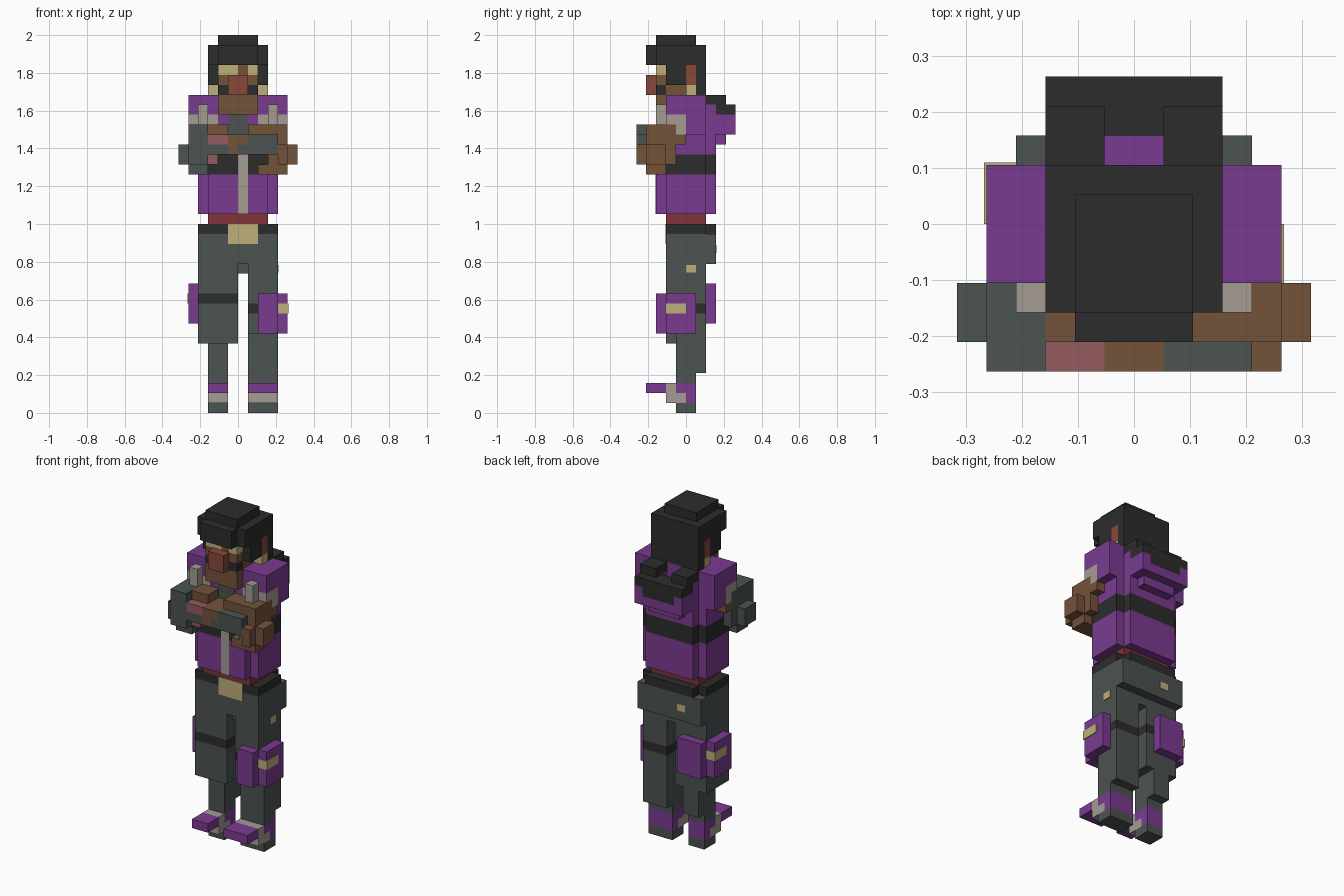
import bpy, bmesh
from mathutils import Matrix, Vector

if "Cube" in bpy.data.objects:
    bpy.data.objects.remove(bpy.data.objects["Cube"])

U = 2 / 38      # one block
T = 0.08        # plate thickness in blocks


def material(name, rgb):
    lin = [((c / 255 + 0.055) / 1.055) ** 2.4 for c in rgb] + [1]
    m = bpy.data.materials.new(name)
    m.use_nodes = True
    m.diffuse_color = lin
    bsdf = m.node_tree.nodes["Principled BSDF"]
    bsdf.inputs["Base Color"].default_value = lin
    bsdf.inputs["Roughness"].default_value = 0.9
    return m


PURPLE = material("purple", (122, 59, 144))
BLACK = material("black", (44, 44, 44))
GREY = material("slate grey", (75, 83, 81))
BROWN = material("brown skin", (116, 82, 58))
LIGHT = material("light grey", (164, 156, 148))
PINK = material("pink", (147, 91, 94))
KHAKI = material("khaki", (190, 175, 122))
RED = material("dark red", (128, 50, 58))
RUST = material("rust", (136, 72, 58))


def part(name, mat, *boxes):
    """One object made of blocks given as x0, x1, y0, y1, z0, z1."""
    bm = bmesh.new()
    for x0, x1, y0, y1, z0, z1 in boxes:
        centre = Vector((x0 + x1, y0 + y1, z0 + z1)) * U / 2
        size = Vector((x1 - x0, y1 - y0, z1 - z0)) * U
        bmesh.ops.create_cube(bm, size=1, matrix=Matrix.Translation(centre) @ Matrix.Diagonal(size.to_4d()))
    mesh = bpy.data.meshes.new(name)
    bm.to_mesh(mesh)
    bm.free()
    mesh.materials.append(mat)
    obj = bpy.data.objects.new(name, mesh)
    bpy.context.collection.objects.link(obj)


def both(*boxes):
    """The blocks and their mirror images across x = 0."""
    return list(boxes) + [(-b[1], -b[0], *b[2:]) for b in boxes]


# Head
part("head", BROWN, (-2, 2, -2, 1, 30, 35), (-2, 2, -3, -2, 30, 32), (0, 1, -3, -2, 34, 35),
     *both((1, 2, -3, -2, 33, 34)))
part("eyes", KHAKI, (-2, 0, -3, -2, 34, 35), (1, 2, -3, -2, 34, 35))
part("nose", RUST, (-1, 1, -4, -2, 32, 34))
part("moustache", BLACK, *both((1, 2, -3, -2, 32, 33)))
part("ears", RUST, *both((2, 3, 0, 1, 33, 35)))
part("earrings", KHAKI, *both((2, 3, 0, 1, 32, 33)))
part("hair", BLACK, (-2, 2, -3, 1, 37, 38), (-3, 3, -3, 2, 35, 37), (-2, 2, -4, -3, 35, 37),
     (-3, 3, 1, 2, 32, 35), *both((2, 3, -2, 0, 33, 35)))

# Jacket
part("jacket_lower", PURPLE, (-4, 4, -2, 2, 20, 24), (-3, 3, -3, 3, 20, 24))
part("jacket_band", BLACK, (-4, 4, -2, 2, 24, 26), (-3, 3, -3, 3, 24, 26))
part("jacket_upper", PURPLE, (-4, 4, -2, 2, 26, 32), (-3, 3, 2, 3, 26, 28))
part("zip", LIGHT, (0, 1, -3 - T, -3, 20, 26))
part("shirt", GREY, (-1, 1, -2 - T, -2, 28, 30))
part("collar_trim", LIGHT, *both((2, 3, -2 - T, -2, 29, 30)))
part("sleeves", PURPLE, *both((3, 5, -2, 2, 30, 32), (3, 5, 0, 2, 28, 30)))
part("cuffs", LIGHT, *both((3, 5, -2, 0, 29, 30), (3, 5, -1, 0, 28, 29), (3, 4, -3, -2, 29, 31)))

# Hood lying on the back
part("hood", PURPLE, (-3, 3, 2, 4, 28, 30), (-3, 3, 4, 5, 28, 29), (-2, 2, 3, 4, 27, 28),
     *both((2, 3, 4, 5, 29, 30), (1, 3, 2, 3, 30, 31)))
part("hood_lining", BLACK, (-3, 3, 3, 5, 30, 31), (-2, 2, 4, 5, 29, 30), *both((1, 3, 2, 4, 31, 32)))

# Folded arms
part("left_forearm", BROWN, (3, 5, -4, -1, 25, 29), (2, 5, -4, -2, 24, 25), (4, 5, -5, -4, 25, 27),
     (5, 6, -4, -2, 25, 27), (3, 5, -1, 0, 27, 28), (-3, 3, -4, -2, 26, 28),
     *both((1, 3, -4, -2, 28, 29)))
part("left_fingers", BROWN, (-1, 1, -5, -4, 27, 28), (-1, 0, -5, -4, 26, 27))
part("right_forearm", GREY, (-5, -3, -5, -1, 25, 29), (-5, -3, -4, -2, 24, 25), (-6, -5, -4, -2, 25, 27))
part("right_elbow", BROWN, (-5, -3, -1, 0, 27, 28))
part("right_glove", GREY, (1, 4, -5, -4, 26, 28), (0, 1, -5, -4, 26, 27), (-3, -1, -5, -4, 26, 27))
part("pink_fingers", PINK, (-3, -1, -5, -4, 27, 28), (-3, -2, -4, -3, 25, 26))

# Waist
part("waistband", RED, (-3, 3, -2, 2, 19, 20))
part("belt", BLACK, (-4, 4, -2, 2, 18, 19), (-3, 3, 2, 3, 18, 19))
part("buckle", KHAKI, (-1, 2, -2 - T, -2, 17, 19))

# Trousers
part("hips", GREY, (-4, 4, -2, 3, 15, 18), (0, 1, -1, 2, 14, 15))
part("hip_studs", KHAKI, (4, 4 + T, 0, 1, 14.1, 14.9), (-2, -1, 3, 3 + T, 16.1, 16.9))
part("right_leg", GREY, (-4, 0, -2, 2, 12, 15), (-4, 0, -2, 2, 7, 11), (-3, -1, -1, 2, 4, 7),
     (-3, -1, -1, 1, 3, 4))
part("left_leg", GREY, (1, 4, -2, 2, 11, 15), (1, 4, -2, 2, 8, 10), (1, 4, -1, 2, 4, 8),
     (1, 4, -1, 1, 3, 4))
part("leg_straps", BLACK, (-4, 0, -2, 2, 11, 12), (1, 4, -2, 2, 10, 11))

# Leg pouches
part("left_pouch", PURPLE, (2, 4, -3, -2, 8, 12), (4, 5, -2, 1, 8, 12))
part("right_pouch", PURPLE, (-4, -1, 2, 3, 9, 13), (-5, -4, -1, 2, 9, 13))
part("left_pouch_clasp", KHAKI, (4, 5 + T, -2 - T, 0, 10, 11))
part("right_pouch_clasp", KHAKI, (-5 - T, -4, 0, 2 + T, 11, 12))

# Shoes
for side, a, b in (("right", -3, -1), ("left", 1, 4)):
    part(side + "_sole", GREY, (a, b, -1, 1, 0, 1))
    part(side + "_shoe_trim", LIGHT, (a, b, -2, -1, 1, 3), (a, b, -1, 0, 1, 2))
    part(side + "_shoe", PURPLE, (a, b, -4, -2, 2, 3), (a, b, -1, 0, 2, 3), (a, b, 0, 1, 1, 3))
